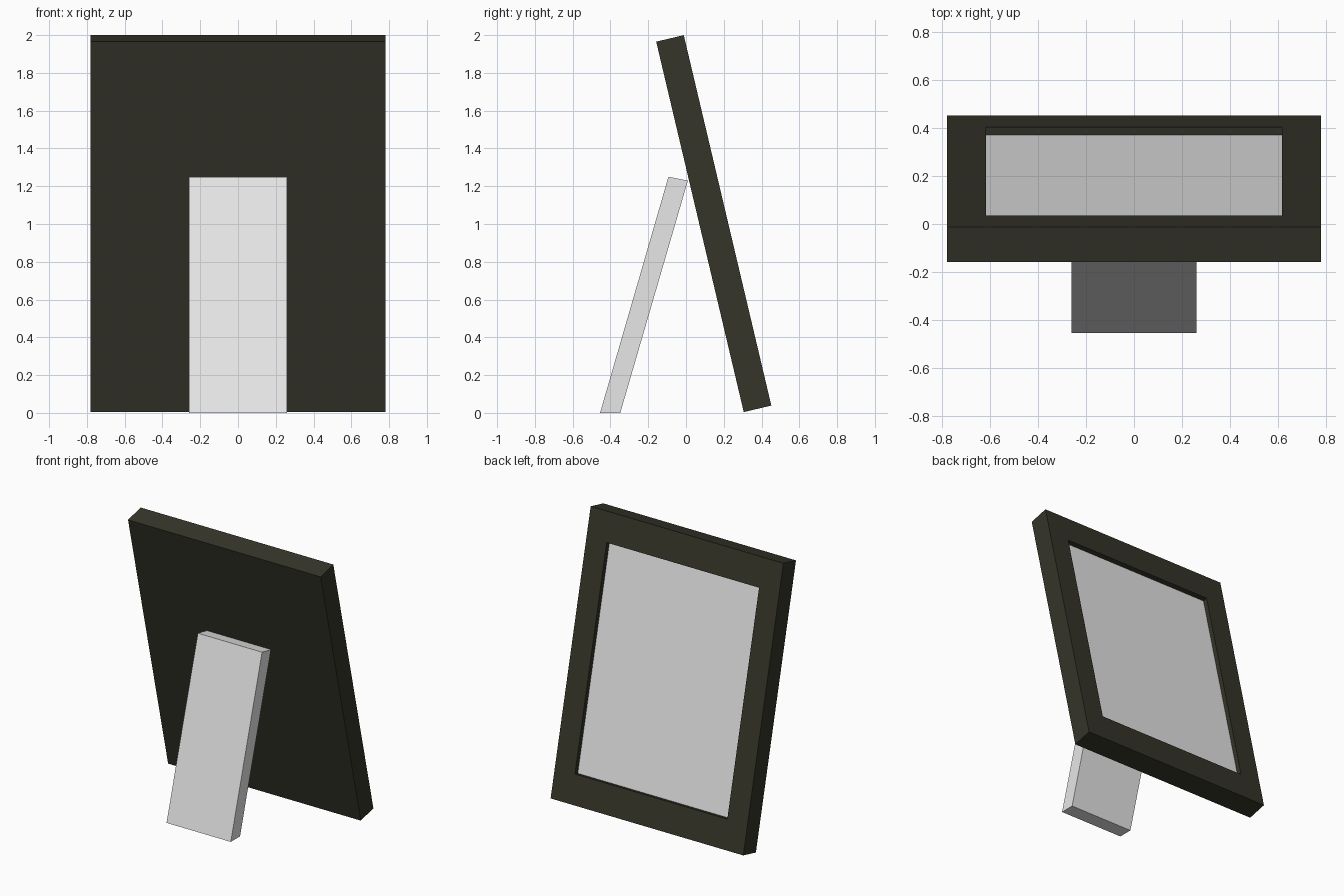
import bpy, bmesh, math
from mathutils import Matrix, Vector

if "Cube" in bpy.data.objects:
    bpy.data.objects.remove(bpy.data.objects["Cube"])


def material(name, rgb):
    m = bpy.data.materials.new(name)
    m.diffuse_color = (*rgb, 1.0)
    m.use_nodes = True
    m.node_tree.nodes["Principled BSDF"].inputs["Base Color"].default_value = m.diffuse_color
    return m


def make_object(name, bm, mats):
    bmesh.ops.recalc_face_normals(bm, faces=bm.faces)
    me = bpy.data.meshes.new(name)
    bm.to_mesh(me)
    bm.free()
    for m in mats:
        me.materials.append(m)
    ob = bpy.data.objects.new(name, me)
    bpy.context.collection.objects.link(ob)
    return ob


dark = material("dark olive", (0.035, 0.035, 0.022))
white = material("off white", (0.8, 0.8, 0.8))

# Leaning frame with a recessed picture panel on its +y side
WIDTH, DEPTH, HEIGHT = 1.56, 0.15, 2.015
OPEN_X, OPEN_Z, RECESS = 0.617, 0.798, 0.034
bm = bmesh.new()
bmesh.ops.create_cube(bm, size=1, matrix=Matrix.Diagonal((WIDTH, DEPTH, HEIGHT, 1)))
panel = max(bm.faces, key=lambda f: f.calc_center_median().y)
bmesh.ops.inset_individual(bm, faces=[panel], thickness=0.1)
for v in panel.verts:
    v.co.x = math.copysign(OPEN_X, v.co.x)
    v.co.z = math.copysign(OPEN_Z, v.co.z)
panel = bmesh.ops.extrude_discrete_faces(bm, faces=[panel])["faces"][0]
for v in panel.verts:
    v.co.y -= RECESS
panel.material_index = 1
frame = make_object("picture_frame", bm, [dark, white])
frame.rotation_euler.x = math.radians(13.3)
frame.location = (0, 0.147, 1.002)

# Rear prop leg: side profile extruded across x
profile = [(-0.455, 0), (-0.348, 0), (0.01, 1.23), (-0.093, 1.25)]
bm = bmesh.new()
side = bm.faces.new([bm.verts.new((-0.26, y, z)) for y, z in profile])
ext = bmesh.ops.extrude_face_region(bm, geom=[side])["geom"]
bmesh.ops.translate(bm, vec=Vector((0.52, 0, 0)),
                    verts=[g for g in ext if isinstance(g, bmesh.types.BMVert)])
make_object("prop_leg", bm, [white])
